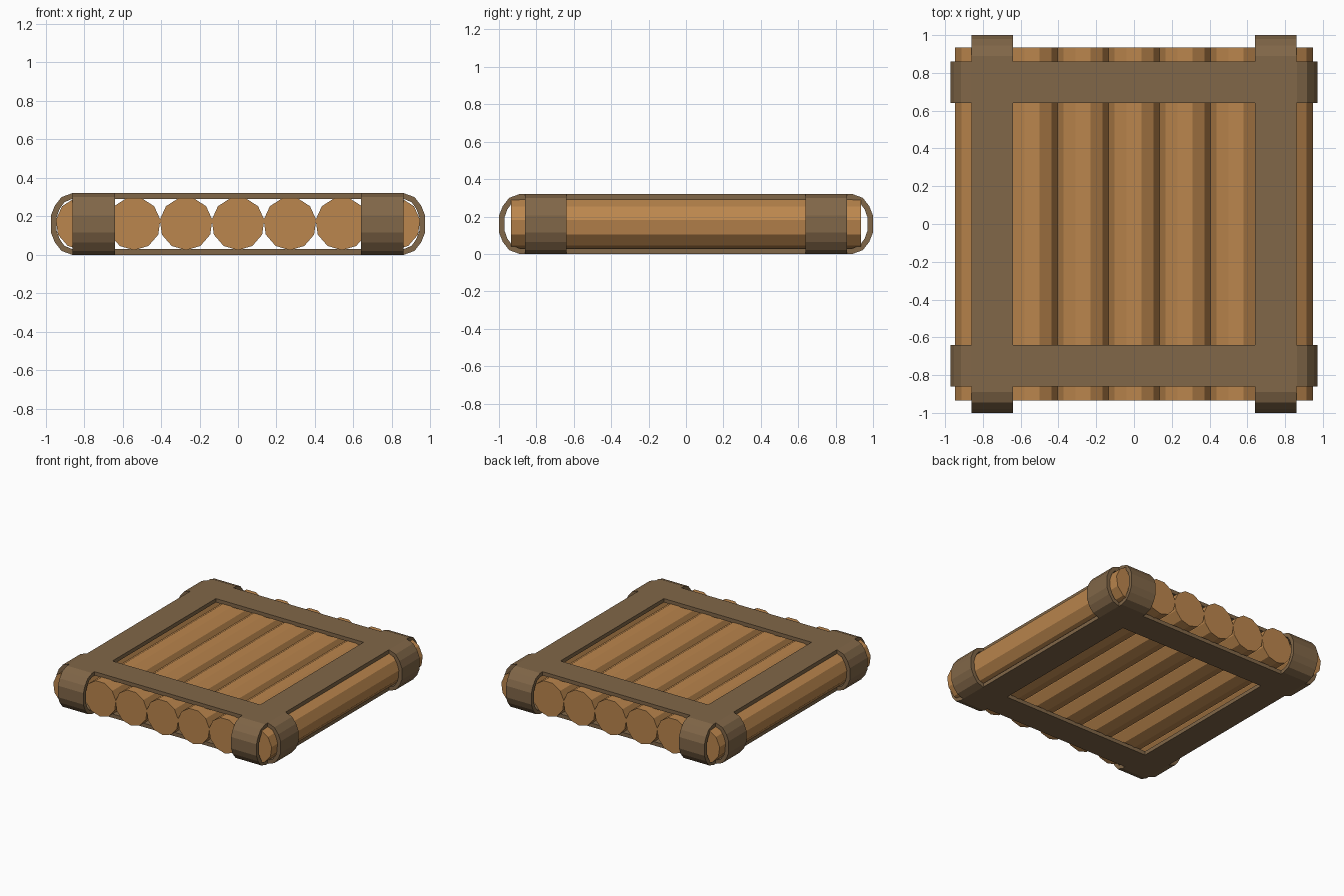
import bpy, bmesh, math

if "Cube" in bpy.data.objects:
    bpy.data.objects.remove(bpy.data.objects["Cube"])


def material(name, rgb):
    m = bpy.data.materials.new(name)
    m.diffuse_color = (*rgb, 1)
    m.use_nodes = True
    m.node_tree.nodes["Principled BSDF"].inputs["Base Color"].default_value = m.diffuse_color
    return m


WOOD = material("log_wood", (0.50, 0.24, 0.075))
STRAP = material("strap_brown", (0.22, 0.135, 0.065))


def finish(name, bm, mat):
    bmesh.ops.recalc_face_normals(bm, faces=bm.faces)
    me = bpy.data.meshes.new(name)
    bm.to_mesh(me)
    bm.free()
    me.materials.append(mat)
    ob = bpy.data.objects.new(name, me)
    bpy.context.collection.objects.link(ob)
    return ob


def log(name, x, sides=11, r=0.138, half=0.935, z=0.162):
    bm = bmesh.new()
    rings = []
    for y in (-half, half):
        rings.append([bm.verts.new((x + r * math.sin(a), y, z - r * math.cos(a)))
                      for a in (2 * math.pi * i / sides for i in range(sides))])
    a, b = rings
    bm.faces.new(a)
    bm.faces.new(b)
    for i in range(sides):
        j = (i + 1) % sides
        bm.faces.new((a[i], a[j], b[j], b[i]))
    finish(name, bm, WOOD)


def loop_profile(end, inset):
    # rounded band outline: right-hand end, then mirrored to the left
    cap = [(0.11, 0.0), (0.055, 0.02), (0.02, 0.065), (0.0, 0.115),
           (0.0, 0.205), (0.02, 0.255), (0.055, 0.30), (0.11, 0.32)]
    k = (0.32 - 2 * inset) / 0.32
    right = [(end - inset - d * (0.11 - inset) / 0.11, 0.16 + (z - 0.16) * k)
             for d, z in cap]
    return right + [(-u, z) for u, z in reversed(right)]


def strap(name, end, pos, along_x, width=0.22, thick=0.03):
    bm = bmesh.new()

    def ring(inset, w):
        return [bm.verts.new((u, w, z) if along_x else (w, u, z))
                for u, z in loop_profile(end, inset)]
    lo, hi = pos - width / 2, pos + width / 2
    rings = [ring(0, lo), ring(0, hi), ring(thick, hi), ring(thick, lo)]
    n = len(rings[0])
    for k in range(4):
        a, b = rings[k], rings[(k + 1) % 4]
        for i in range(n):
            j = (i + 1) % n
            bm.faces.new((a[i], a[j], b[j], b[i]))
    finish(name, bm, STRAP)


# row of seven logs
for i in range(7):
    log(f"log_{i + 1}", (i - 3) * 0.27)

# two straps across the logs, two along them
for side, s in (("front", -1), ("back", 1)):
    strap(f"{side}_cross_strap", 0.972, s * 0.75, True)
for side, s in (("left", -1), ("right", 1)):
    strap(f"{side}_long_strap", 1.0, s * 0.75, False)
